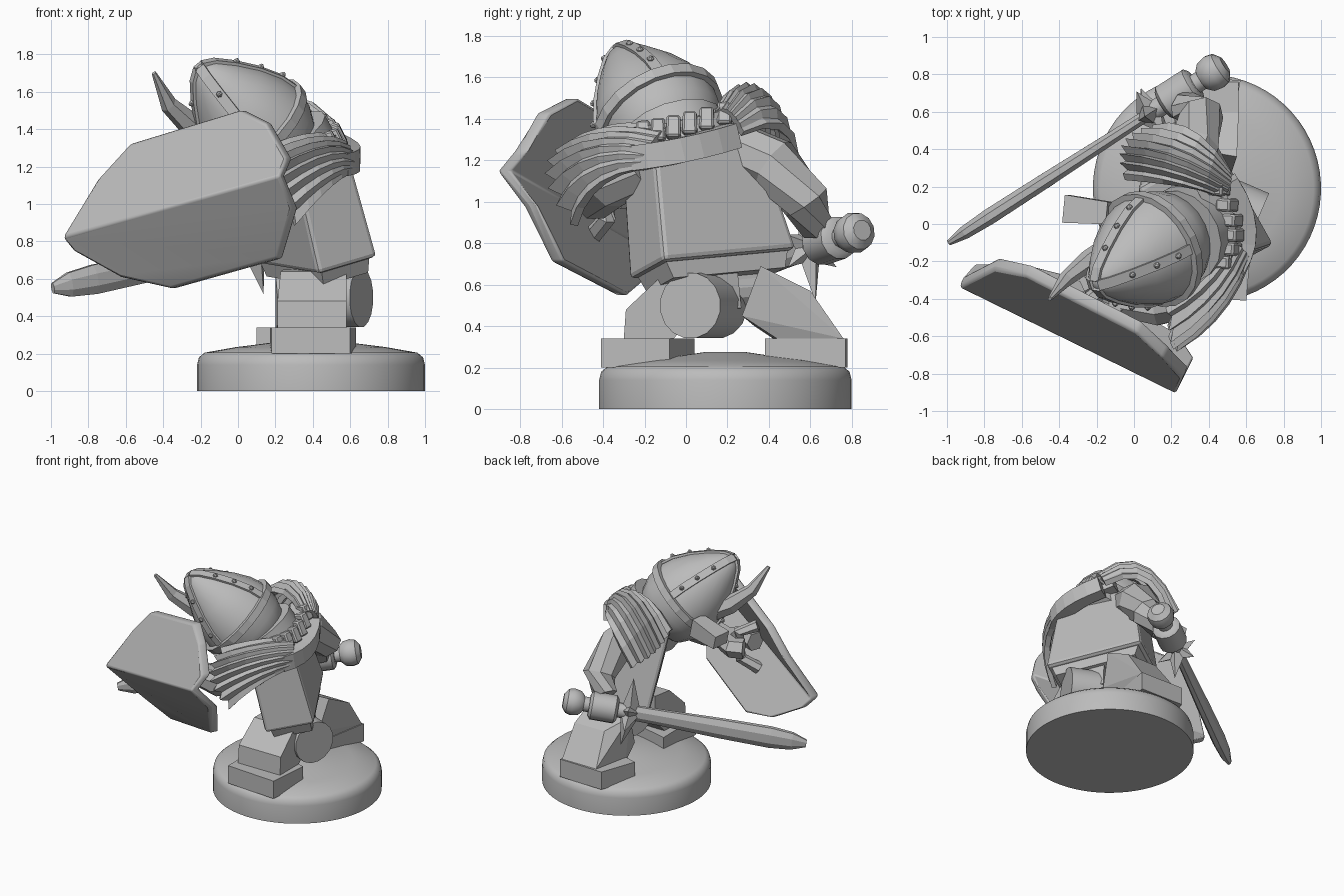
import bpy, bmesh, math
from mathutils import Vector, Matrix

if "Cube" in bpy.data.objects:
    bpy.data.objects.remove(bpy.data.objects["Cube"])

grey = bpy.data.materials.new("plain grey")
grey.use_nodes = True
grey.diffuse_color = (0.5, 0.5, 0.5, 1)
grey.node_tree.nodes["Principled BSDF"].inputs["Base Color"].default_value = (0.5, 0.5, 0.5, 1)


def finish(name, bm, smooth=None):
    bmesh.ops.recalc_face_normals(bm, faces=bm.faces)
    mesh = bpy.data.meshes.new(name)
    bm.to_mesh(mesh)
    bm.free()
    mesh.materials.append(grey)
    obj = bpy.data.objects.new(name, mesh)
    bpy.context.collection.objects.link(obj)
    if smooth:
        bpy.ops.object.select_all(action='DESELECT')
        obj.select_set(True)
        bpy.context.view_layer.objects.active = obj
        bpy.ops.object.shade_smooth_by_angle(angle=math.radians(smooth))
    return obj


def bevel(obj, width, segments=1):
    mod = obj.modifiers.new("bevel", 'BEVEL')
    mod.width, mod.segments = width, segments


def solid(name, points, matrix=Matrix()):
    """Convex block around a few corner points."""
    bm = bmesh.new()
    for p in points:
        bm.verts.new(matrix @ Vector(p))
    bmesh.ops.convex_hull(bm, input=bm.verts)
    bmesh.ops.dissolve_limit(bm, angle_limit=0.03, verts=bm.verts, edges=bm.edges)
    return finish(name, bm)


def taper(name, matrix, low, high, z0, z1):
    """Block with separate (width, depth) at bottom and top."""
    corners = [(sx * w / 2, sy * d / 2, z) for (w, d), z in ((low, z0), (high, z1))
               for sx in (-1, 1) for sy in (-1, 1)]
    return solid(name, corners, matrix)


def frame(origin, z_axis, x_hint):
    z = Vector(z_axis).normalized()
    y = z.cross(Vector(x_hint)).normalized()
    m = Matrix((y.cross(z), y, z)).transposed().to_4x4()
    m.translation = origin
    return m


def skin(name, rings, smooth):
    bm = bmesh.new()
    rings = [[bm.verts.new(p) for p in ring] for ring in rings]
    for a, b in zip(rings, rings[1:]):
        for k in range(len(a)):
            bm.faces.new((a[k], a[k - 1], b[k - 1], b[k]))
    bm.faces.new(rings[0])
    bm.faces.new(rings[-1])
    return finish(name, bm, smooth)


def circle(m, r, flat, sides, z=0):
    angles = [math.tau * (k + 0.5) / sides for k in range(sides)]
    return [m @ Vector((r * math.cos(a), r * flat * math.sin(a), z)) for a in angles]


def tube(name, path, radii, sides=8, flat=1.0, hint=(0, 0, 1), smooth=None):
    """Rings swept along a path; flat squashes the second cross axis."""
    path = [Vector(p) for p in path]
    rings = []
    for i, p in enumerate(path):
        along = path[min(i + 1, len(path) - 1)] - path[max(i - 1, 0)]
        rings.append(circle(frame(p, along, hint), radii[i], flat, sides))
    return skin(name, rings, smooth)


def lathe(name, matrix, profile, sides, smooth=None):
    return skin(name, [circle(matrix, r, 1, sides, z) for r, z in profile], smooth)


def blend(a, b, c, t):
    return a * (2 * (t - 0.5) * (t - 1)) + b * (4 * t * (1 - t)) + c * (2 * t * (t - 0.5))


def fan(name, ribs, centre, count=7, steps=5):
    """Pleated shell guided by three curved ribs."""
    centre = Vector(centre)
    bm = bmesh.new()
    rows = []
    for i in range(2 * count + 1):
        t = i / (2 * count)
        a, b, c = (blend(*(Vector(r[k]) for r in ribs), t) for k in range(3))
        row = []
        for s in range(steps + 1):
            u = s / steps
            p = a * (1 - u) ** 2 + b * 2 * u * (1 - u) + c * u * u
            pleat = 1 - (0.02 + 0.09 * u) * (i % 2)
            row.append(bm.verts.new(centre + (p - centre) * pleat))
        rows.append(row)
    for a, b in zip(rows, rows[1:]):
        for s in range(steps):
            bm.faces.new((a[s], b[s], b[s + 1], a[s + 1]))
    obj = finish(name, bm)
    obj.modifiers.new("thickness", 'SOLIDIFY').thickness = 0.04


# round base
lathe("base", Matrix.Translation((0.39, 0.19, 0)),
      [(0.61, 0), (0.61, 0.14), (0.6, 0.18), (0.57, 0.205), (0.4, 0.235), (0.2, 0.26), (0.1, 0.275)], 64, 40)

# torso and hips share one leaning frame: x to the sword side, y forward
body = frame((0.41, 0.13, 0.7), (-0.19, -0.2, 1), (-0.5, 0.866, 0.12))
bevel(taper("torso", body, (0.74, 0.37), (0.58, 0.34), 0, 0.6), 0.025, 2)
taper("hips", body, (0.62, 0.28), (0.68, 0.3), -0.08, 0.01)
taper("hip_block", body, (0.1, 0.2), (0.12, 0.24), -0.25, -0.05)
tube("hip_pin", [body @ Vector((x, 0, -0.15)) for x in (-0.2, 0.22)], [0.09, 0.09], 12)

# legs and feet
tube("left_hip_barrel", [(0.36, 0.15, 0.5), (0.66, 0.02, 0.5)], [0.16, 0.16], 16, smooth=30)
solid("left_leg", [(x, y, z) for y, z in ((-0.3, 0.34), (-0.29, 0.48), (-0.12, 0.64), (0.04, 0.65), (0.04, 0.45), (-0.06, 0.34))
                   for x in (0.24 + 0.1 * y, 0.58)])
solid("left_foot", [(x, y, z) for z in (0.2, 0.34) for x, y in ((0.18, -0.38), (0.6, -0.41), (0.63, -0.08), (0.17, 0.04))])
solid("right_leg", [(0.2, 0.42, 0.64), (0.22, 0.33, 0.4), (0.55, 0.36, 0.69), (0.52, 0.27, 0.45), (0.56, 0.6, 0.57),
                    (0.3, 0.6, 0.57), (0.56, 0.76, 0.34), (0.26, 0.76, 0.34), (0.5, 0.5, 0.3), (0.2, 0.48, 0.3)])
solid("right_foot", [(x, y, z) for x, y in ((0.1, 0.5), (0.5, 0.38), (0.57, 0.77), (0.2, 0.78)) for z in (0.2, 0.34)])

# collar with a row of block teeth behind the neck
arc = [Vector(p) for p in ((0.54, -0.24, 1.21), (0.6, -0.02, 1.25), (0.5, 0.23, 1.32))]
tube("collar", [blend(*arc, i / 6) for i in range(7)], [0.085] * 7, 4, 0.9)
tube("collar_rim", [blend(*arc, i / 6) + Vector((-0.12, 0, 0.08)) for i in range(7)], [0.09] * 7, 4)
for i in range(6):
    spot = blend(*arc, (i + 0.5) / 6) + Vector((-0.08, 0, 0.115))
    block = taper("collar_tooth", frame(spot, (-0.35, 0, 1), (0, 1, 0.15)), (0.072, 0.11), (0.066, 0.08), -0.06, 0.055)
    bevel(block, 0.01)
tube("neck", [(0.36, 0.0, 1.15), (0.24, -0.07, 1.35)], [0.25, 0.26], 16, smooth=40)

# head and pointed helmet
tilt = Vector((-0.62, -0.4, 0.67)).normalized()
crown = frame((0.1, -0.13, 1.405), tilt, (0.57, 0.33, 0.75))
lathe("head", crown, [(0.12, -0.3), (0.23, -0.23), (0.29, -0.1), (0.305, 0.02)], 20, 40)
shape = [(0.305, 0), (0.28, 0.12), (0.225, 0.24), (0.15, 0.36), (0.08, 0.45), (0.02, 0.49)]
lathe("helmet", crown, shape, 20, 40)
lathe("helmet_band", crown, [(0.29, -0.025), (0.325, -0.025), (0.33, 0.03), (0.29, 0.035)], 20)
for turn in (-0.35, 1.05, 2.79, 4.19):
    ray = Vector((math.cos(turn), math.sin(turn), 0))
    side = crown.to_3x3() @ Vector((-math.sin(turn), math.cos(turn), 0))
    spine = [crown @ (ray * r + Vector((0, 0, h))) for r, h in shape]
    tube("helmet_strip", spine, [0.04] * len(spine), 4, 0.45, side)
    for p, (r, h) in list(zip(spine, shape))[1:4]:
        out = (crown.to_3x3() @ (ray + Vector((0, 0, h)))).normalized()
        lathe("rivet", frame(p + out * 0.008, out, side), [(0.017, 0), (0.017, 0.012), (0.006, 0.024)], 6)
tube("horn", [(-0.12, -0.12, 1.36), (-0.25, -0.2, 1.42), (-0.37, -0.3, 1.53), (-0.45, -0.4, 1.7)],
     [0.08, 0.07, 0.05, 0.014], 6, 0.8)
taper("cheek_guard", frame((-0.25, 0.07, 1.3), (-1, 0.1, -0.2), (0, 1, 0)), (0.12, 0.14), (0.15, 0.1), -0.12, 0.12)

# pleated shoulder guards
fan("left_shoulder_guard", [
    [(0.55, -0.1, 1.36), (0.42, -0.35, 1.42), (0.18, -0.48, 1.32)],
    [(0.62, -0.18, 1.27), (0.5, -0.5, 1.34), (0.22, -0.68, 1.17)],
    [(0.6, -0.23, 1.16), (0.5, -0.5, 1.12), (0.31, -0.56, 0.89)]], (0.35, -0.2, 1.1))
fan("right_shoulder_guard", [
    [(0.48, 0.14, 1.44), (0.2, 0.25, 1.68), (-0.06, 0.27, 1.35)],
    [(0.52, 0.21, 1.44), (0.25, 0.42, 1.76), (-0.06, 0.44, 1.25)],
    [(0.52, 0.28, 1.34), (0.32, 0.6, 1.5), (0.1, 0.53, 1.1)]], (0.25, 0.2, 1.15))

# arms and hands
tube("right_arm", [(0.24, 0.22, 1.27), (0.32, 0.42, 1.18), (0.36, 0.58, 1.0), (0.27, 0.63, 0.88)],
     [0.13, 0.14, 0.12, 0.09], 8)
tube("left_arm", [(0.4, -0.2, 1.18), (0.3, -0.38, 1.09), (0.12, -0.44, 1.02), (-0.08, -0.42, 1.02)],
     [0.13, 0.13, 0.11, 0.08], 8)
claw = [Vector((-0.2 + 0.11 * math.cos(t), -0.4 + 0.11 * math.sin(t), 1.03)) for t in (-2.4, -1.4, -0.4, 0.6, 1.6, 2.4)]
tube("left_hand", claw, [0.075] * 6, 6)

# sword, from pommel to tip
start, tip = Vector((0.47, 0.84, 0.86)), Vector((-0.99, -0.1, 0.55))
blade_axis = tip - start
hilt = frame(start, blade_axis, (0, 0, 1))
lathe("pommel", hilt, [(0.05, -0.02), (0.09, 0.01), (0.1, 0.05), (0.09, 0.1), (0.06, 0.13)], 12, 35)
lathe("grip", hilt, [(0.055, 0.1), (0.055, 0.48)], 12, 40)
lathe("right_hand", hilt, [(0.08, 0.17), (0.105, 0.19), (0.105, 0.36), (0.08, 0.38)], 12, 40)
for angle, reach in ((0, 0.27), (180, 0.27), (65, 0.15), (-65, 0.15), (125, 0.17), (-125, 0.17)):
    spin = Matrix.Rotation(math.radians(angle), 4, 'Z')
    solid("guard_spike", [(0, 0.07, 0.47), (0, -0.07, 0.47), (0, 0, 0.4), (0, 0, 0.55), (reach, 0, 0.45)], hilt @ spin)
tube("blade", [start + blade_axis * t for t in (0.25, 0.4, 0.65, 0.85, 0.94, 1)],
     [0.06, 0.065, 0.08, 0.085, 0.07, 0.03], 8, 0.55)

# creased shield: upper and lower panels meet on a ridge
ridge = [(0.22, -0.91, 1.15), (-0.94, -0.34, 0.82)]
upper = [(-0.75, -0.24, 1.13), (-0.58, -0.28, 1.32), (0.01, -0.58, 1.5), (0.15, -0.72, 1.43), (0.26, -0.82, 1.24)]
lower = [(-0.88, -0.27, 0.75), (-0.63, -0.27, 0.61), (-0.36, -0.34, 0.55), (0.21, -0.65, 0.71), (0.29, -0.77, 0.98)]
bm = bmesh.new()
a, b = (bm.verts.new(p) for p in ridge)
bm.faces.new([a, b] + [bm.verts.new(p) for p in upper])
bm.faces.new([a, b] + [bm.verts.new(p) for p in lower])
inward = Vector((0.4, 0.8, 0)).normalized() * 0.07
back = bmesh.ops.extrude_face_region(bm, geom=bm.faces[:])["geom"]
bmesh.ops.translate(bm, vec=inward, verts=[v for v in back if isinstance(v, bmesh.types.BMVert)])
bevel(finish("shield", bm, 60), 0.015, 2)

# bar the shield hand holds
tube("shield_grip", [(-0.31, -0.46, 1.17), (-0.2, -0.38, 1.12), (-0.22, -0.38, 0.92), (-0.33, -0.45, 0.84)], [0.045] * 4, 6)
